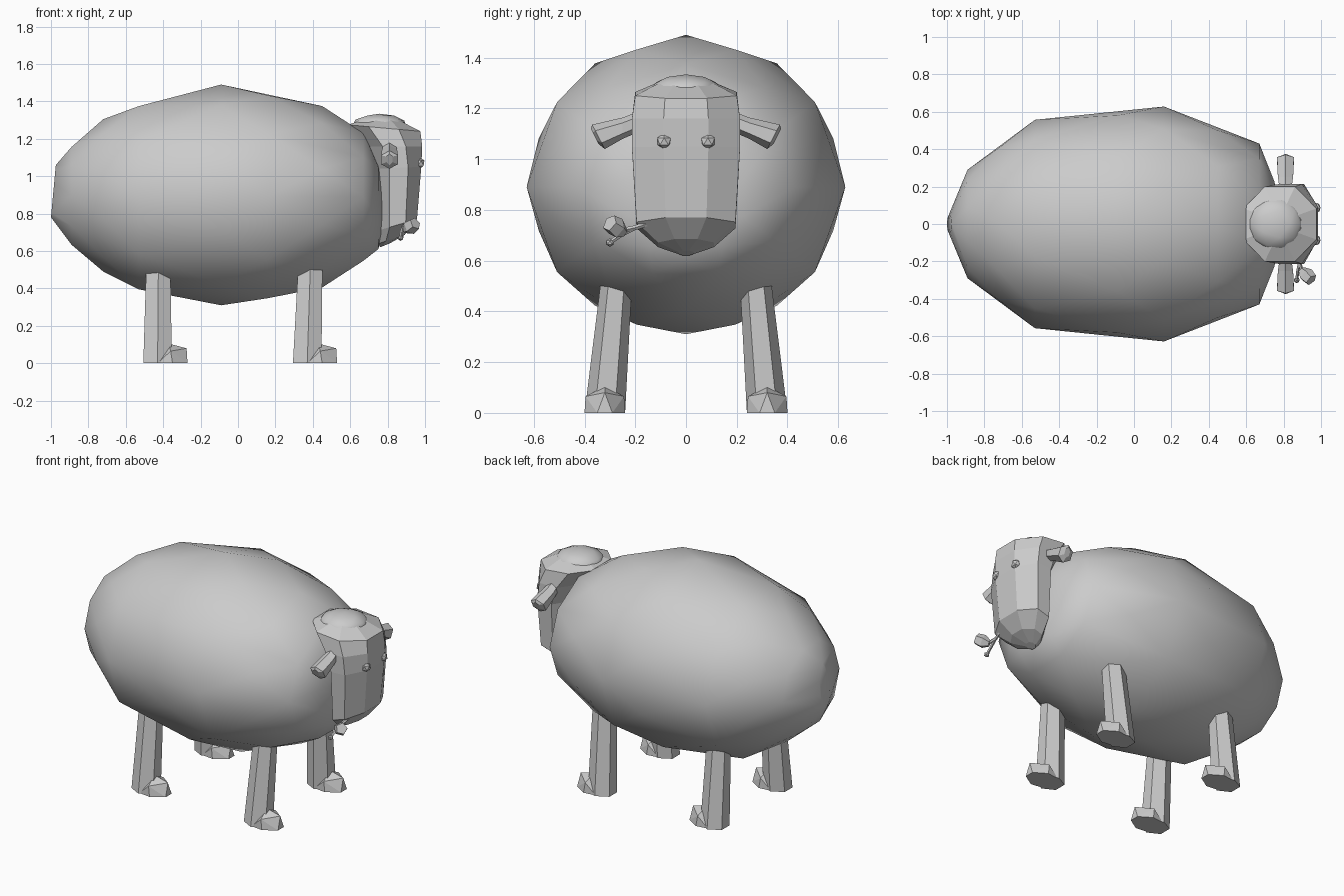
import bpy, bmesh, math
from mathutils import Vector

if "Cube" in bpy.data.objects:
    bpy.data.objects.remove(bpy.data.objects["Cube"])


def finish(name, bm, smooth=False):
    bmesh.ops.recalc_face_normals(bm, faces=bm.faces[:])
    me = bpy.data.meshes.new(name)
    bm.to_mesh(me)
    bm.free()
    for p in me.polygons:
        p.use_smooth = smooth
    ob = bpy.data.objects.new(name, me)
    bpy.context.collection.objects.link(ob)
    return ob


def loft(name, rings, smooth=False):
    """Skin a list of point rings and cap both ends."""
    bm = bmesh.new()
    vs = [[bm.verts.new(p) for p in r] for r in rings]
    n = len(rings[0])
    for a, b in zip(vs, vs[1:]):
        for i in range(n):
            j = (i + 1) % n
            bm.faces.new((a[i], a[j], b[j], b[i]))
    bm.faces.new(vs[0])
    bm.faces.new(vs[-1])
    return finish(name, bm, smooth)


def hull(name, pts, smooth=False):
    bm = bmesh.new()
    for p in pts:
        bm.verts.new(p)
    bmesh.ops.convex_hull(bm, input=bm.verts[:])
    for v in [v for v in bm.verts if not v.link_faces]:
        bm.verts.remove(v)
    return finish(name, bm, smooth)


def ball(name, loc, scale, sub, smooth=False):
    bm = bmesh.new()
    bmesh.ops.create_icosphere(bm, subdivisions=sub, radius=1)
    for v in bm.verts:
        v.co = Vector([c * s + l for c, s, l in zip(v.co, scale, loc)])
    return finish(name, bm, smooth)


def angles(n, off=0.0):
    return [2 * math.pi * (i + off) / n for i in range(n)]


def tube(name, path, radii, n=5):
    rings = []
    for i, p in enumerate(path):
        d = Vector(path[min(i + 1, len(path) - 1)]) - Vector(path[max(i - 1, 0)])
        q = d.to_track_quat('Z', 'Y')
        rings.append([Vector(p) + q @ Vector((radii[i] * math.cos(a), radii[i] * math.sin(a), 0))
                      for a in angles(n)])
    return loft(name, rings)


# woolly body, staggered ten-sided rings: x, top z, bottom z, half width
body = [(-0.987, 1.06, 0.78, 0.05), (-0.89, 1.17, 0.62, 0.29), (-0.72, 1.305, 0.49, 0.43),
        (-0.53, 1.40, 0.37, 0.557), (-0.09, 1.49, 0.31, 0.61), (0.16, 1.46, 0.32, 0.628),
        (0.45, 1.375, 0.405, 0.525), (0.67, 1.25, 0.53, 0.43), (0.75, 1.09, 0.61, 0.24),
        (0.775, 0.95, 0.70, 0.10)]
hull("woolly_body", [(x + (0.013 * math.cos(a) if i == 0 else 0), w * math.sin(a),
                      (t + b) / 2 + (t - b) / 2 * math.cos(a))
                     for i, (x, t, b, w) in enumerate(body)
                     for a in angles(10, 0.5 * (i % 2))], True)

# head: back z, front z, back x, front x, half width
head = [(1.31, 1.30, 0.70, 0.86, 0.10), (1.275, 1.24, 0.585, 0.975, 0.20),
        (1.16, 1.16, 0.685, 0.985, 0.213), (1.04, 1.05, 0.74, 0.98, 0.213),
        (0.71, 0.77, 0.75, 0.957, 0.195), (0.64, 0.685, 0.75, 0.89, 0.11),
        (0.62, 0.64, 0.76, 0.81, 0.03)]
rings = []
for zb, zf, xb, xf, w in head:
    ring = []
    for a in angles(8, 0.5):
        c = math.cos(a) / math.cos(math.pi / 8)
        s = math.sin(a) / math.cos(math.pi / 8)
        ring.append(((xb + xf) / 2 + (xf - xb) / 2 * c, w * s, (zb + zf) / 2 + (zf - zb) / 2 * c))
    rings.append(ring)
loft("head", rings)

# wool tuft on the head
ball("wool_tuft", (0.755, 0, 1.268), (0.15, 0.145, 0.066), 2, True)

for s, side in ((1, "left"), (-1, "right")):
    # ear: y at the top, lean of the rim, z, radius in x, radius in z
    ear = [(0.18, 0, 1.15, 0.035, 0.04), (0.25, 0, 1.122, 0.047, 0.042),
           (0.345, 0.025, 1.088, 0.052, 0.048), (0.36, 0.015, 1.09, 0.02, 0.03)]
    loft(side + "_ear", [[(0.81 + rx * math.cos(a), s * (y + d * math.sin(a)), z + rz * math.sin(a))
                          for a in angles(6, 0.5)] for y, d, z, rx, rz in ear])
    # eye
    ball(side + "_eye", (0.971, s * 0.086, 1.07), (0.029, 0.032, 0.032), 1)
    # legs and hooves: axis x, name, top centre offset
    for x, end, top in ((0.37, "front", 0.02), (-0.43, "rear", 0.005)):
        leg = [(x, 0.32, 0.0, 0.088, 0.08), (x + top, 0.265, 0.62, 0.072, 0.058)]
        loft(f"{end}_{side}_leg", [[(cx + rx * math.cos(a), s * cy + ry * math.sin(a), z)
                                    for a in angles(6, 0.5)] for cx, cy, z, rx, ry in leg])
        hull(f"{end}_{side}_hoof",
             [(x + dx, s * 0.32 + dy, z) for dx, dy, z in
              ((0, 0.07, 0), (0, -0.07, 0), (0.08, 0.08, 0), (0.08, -0.08, 0),
               (0.16, 0.03, 0), (0.16, -0.03, 0), (0.07, 0.076, 0.065), (0.07, -0.076, 0.065),
               (0.06, 0, 0.105), (0.155, 0, 0.08))])

# flower held in the mouth
tube("flower_stem", [(0.90, -0.12, 0.755), (0.885, -0.2, 0.73), (0.90, -0.27, 0.715)],
     [0.01, 0.01, 0.01])
tube("flower_head", [(0.895, -0.245, 0.712), (0.92, -0.272, 0.728), (0.948, -0.30, 0.748)],
     [0.02, 0.042, 0.035])
tube("bud_stem", [(0.885, -0.2, 0.73), (0.875, -0.25, 0.705), (0.87, -0.295, 0.675)],
     [0.009, 0.009, 0.009])
ball("bud", (0.87, -0.30, 0.671), (0.017, 0.017, 0.017), 1)
